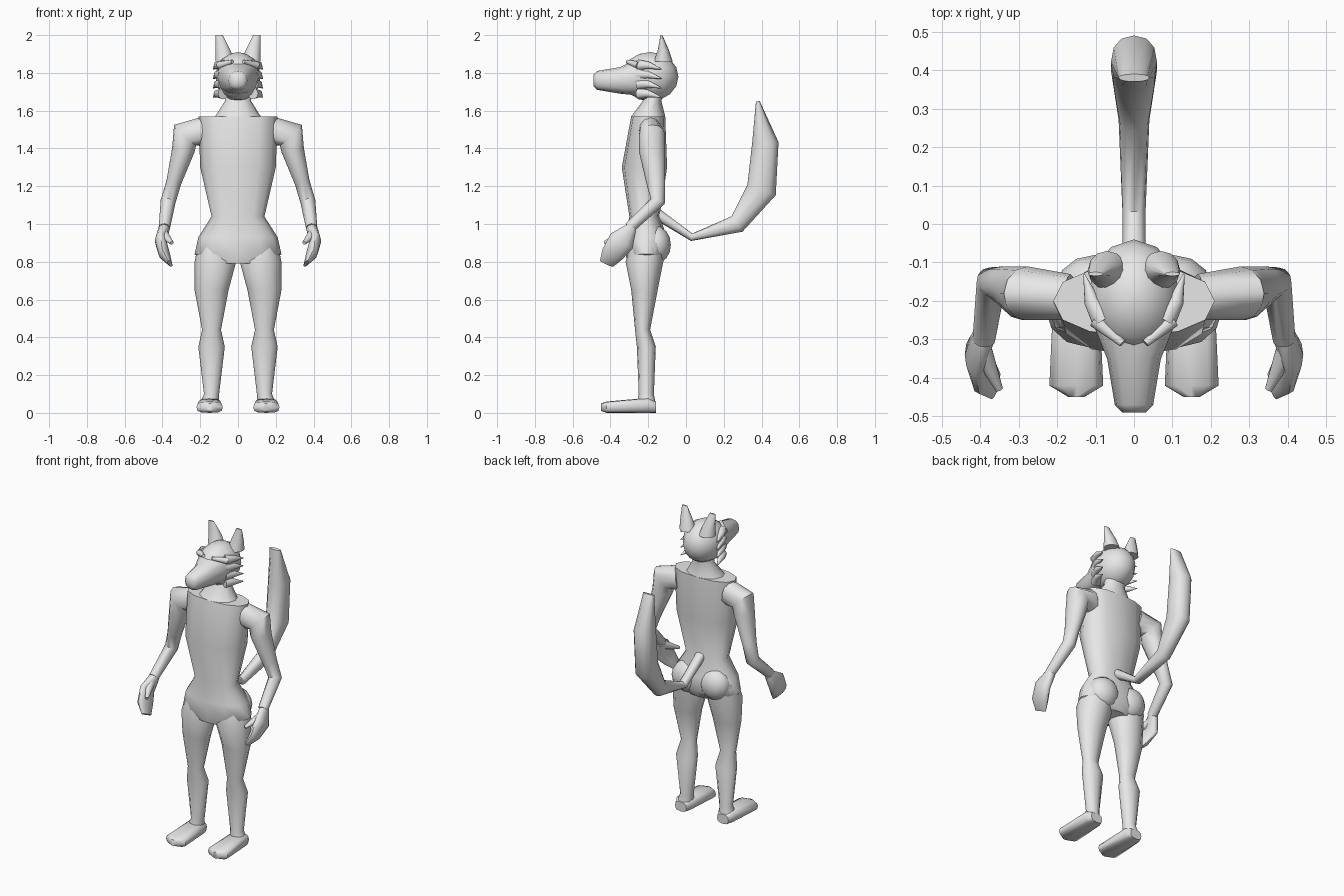
import bpy, bmesh, math
from mathutils import Vector

cube = bpy.data.objects.get("Cube")
if cube:
    bpy.data.objects.remove(cube, do_unlink=True)

colour = (0.8, 0.8, 0.8, 1)
grey = bpy.data.materials.new("plain_grey")
grey.use_nodes = True
grey.diffuse_color = colour
grey.node_tree.nodes["Principled BSDF"].inputs["Base Color"].default_value = colour

across, along, up = Vector((1, 0, 0)), Vector((0, 1, 0)), Vector((0, 0, 1))
SIDES = 12


def finish(name, bm, mirror):
    """Turn the bmesh into a smooth grey object, doubled across x if asked."""
    bmesh.ops.recalc_face_normals(bm, faces=bm.faces)
    mesh = bpy.data.meshes.new(name)
    bm.to_mesh(mesh)
    bm.free()
    mesh.materials.append(grey)
    mesh.shade_smooth()
    mesh.set_sharp_from_angle(angle=math.radians(50))
    part = bpy.data.objects.new(name, mesh)
    bpy.context.collection.objects.link(part)
    if mirror:
        modifier = part.modifiers.new("other_side", 'MIRROR')
        modifier.use_mirror_merge = False


def rounded(value, power):
    """Push a sine or cosine outwards to make a boxier section."""
    return math.copysign(abs(value) ** (2 / power), value)


def loft(name, rings, side=across, axis=None, power=2, mirror=False):
    """Skin rings of (x, y, z, half width, half depth); a lone radius is round."""
    bm = bmesh.new()
    points = [Vector(ring[:3]) for ring in rings]
    loops = []
    for index, ring in enumerate(rings):
        centre = points[index]
        before = points[max(index - 1, 0)]
        after = points[min(index + 1, len(points) - 1)]
        tangent = axis or ((centre - before).normalized()
                           + (after - centre).normalized()).normalized()
        wide = (side - tangent * side.dot(tangent)).normalized() * ring[3]
        deep = tangent.cross(wide).normalized() * ring[-1]
        loop = []
        for step in range(SIDES):
            turn = math.tau * step / SIDES
            loop.append(bm.verts.new(
                centre + wide * rounded(math.cos(turn), power)
                + deep * rounded(math.sin(turn), power)))
        loops.append(loop)
    for lower, upper in zip(loops, loops[1:]):
        for step in range(SIDES):
            following = (step + 1) % SIDES
            bm.faces.new((lower[step], lower[following],
                          upper[following], upper[step]))
    bm.faces.new(loops[0])
    bm.faces.new(loops[-1])
    finish(name, bm, mirror)


def ball(name, centre, size, mirror=False):
    """Ellipsoid with the given half sizes."""
    bm = bmesh.new()
    bmesh.ops.create_uvsphere(bm, u_segments=SIDES, v_segments=8, radius=1)
    bmesh.ops.scale(bm, vec=Vector(size), verts=bm.verts)
    bmesh.ops.translate(bm, vec=Vector(centre), verts=bm.verts)
    finish(name, bm, mirror)


# Torso from the shoulders through the waist to the crotch
loft("torso", [
    (0, -.2, 1.57, .21, .09),
    (0, -.22, 1.3, .2, .12),
    (0, -.22, 1.04, .14, .08),
    (0, -.21, .93, .21, .11),
    (0, -.21, .84, .23, .11),
    (0, -.22, .79, .15, .09),
], axis=up, power=2.3)
ball("buttock", (.1, -.16, .89), (.1, .08, .1), mirror=True)

# Neck
loft("neck", [
    (0, -.2, 1.57, .12, .09),
    (0, -.18, 1.65, .07, .05),
    (0, -.17, 1.7, .07, .05),
], axis=up)

# Legs with knees and calves
loft("leg", [
    (.12, -.2, .9, .09),
    (.12, -.22, .8, .11, .1),
    (.14, -.22, .65, .09, .07),
    (.14, -.23, .44, .05, .04),
    (.14, -.21, .35, .07, .05),
    (.14, -.21, .1, .04),
    (.15, -.21, .05, .05),
], axis=up, mirror=True)

# Flat-soled feet, each ring resting on the floor
loft("foot", [
    (.15, -.16, .03, .04, .03),
    (.15, -.2, .04, .06, .04),
    (.15, -.42, .03, .07, .03),
    (.15, -.45, .03, .02, .02),
], axis=along, power=3, mirror=True)

# Arms from shoulder to elbow to wrist
loft("arm", [
    (.17, -.19, 1.49, .06, .08),
    (.28, -.18, 1.47, .07, .08),
    (.29, -.18, 1.39, .07, .06),
    (.34, -.16, 1.22, .05, .04),
    (.37, -.15, 1.12, .04),
    (.39, -.3, .98, .03),
], side=along, mirror=True)

# Mitten hands with a separate thumb
loft("hand", [
    (.39, -.29, .98, .03),
    (.41, -.34, .91, .07, .03),
    (.39, -.39, .84, .06, .03),
    (.36, -.42, .79, .04, .01),
], side=along, mirror=True)
loft("thumb", [
    (.4, -.32, .95, .03),
    (.35, -.43, .9, .01),
], side=along, mirror=True)

# Skull and long muzzle
ball("skull", (0, -.19, 1.78), (.12, .15, .13))
loft("muzzle", [
    (0, -.49, 1.76, .03),
    (0, -.47, 1.76, .05),
    (0, -.35, 1.76, .07),
    (0, -.25, 1.78, .11, .1),
    (0, -.15, 1.78, .11, .1),
], axis=along, power=2.4)

# Brow ridges and rows of cheek fur
loft("brow", [
    (.03, -.31, 1.86, .01),
    (.1, -.25, 1.84, .02),
], side=up, mirror=True)
for row in range(4):
    height = 1.69 + row * .05
    loft("cheek_tuft", [
        (.08, -.25, height, .03),
        (.11, -.2, height, .02),
        (.13, -.13, height - .02, .002),
    ], side=up, mirror=True)

# Upright ears
loft("ear", [
    (.07, -.12, 1.86, .05),
    (.08, -.12, 1.92, .04, .03),
    (.1, -.13, 2, .02, .005),
], axis=up, mirror=True)

# Tail sweeping back and up to a flat tip
loft("tail", [
    (0, -.15, 1.05, .03),
    (0, .03, .93, .03, .02),
    (0, .27, 1, .04, .05),
    (0, .4, 1.18, .06, .08),
    (0, .42, 1.43, .06, .07),
    (0, .38, 1.65, .04, .01),
], power=2.3)
